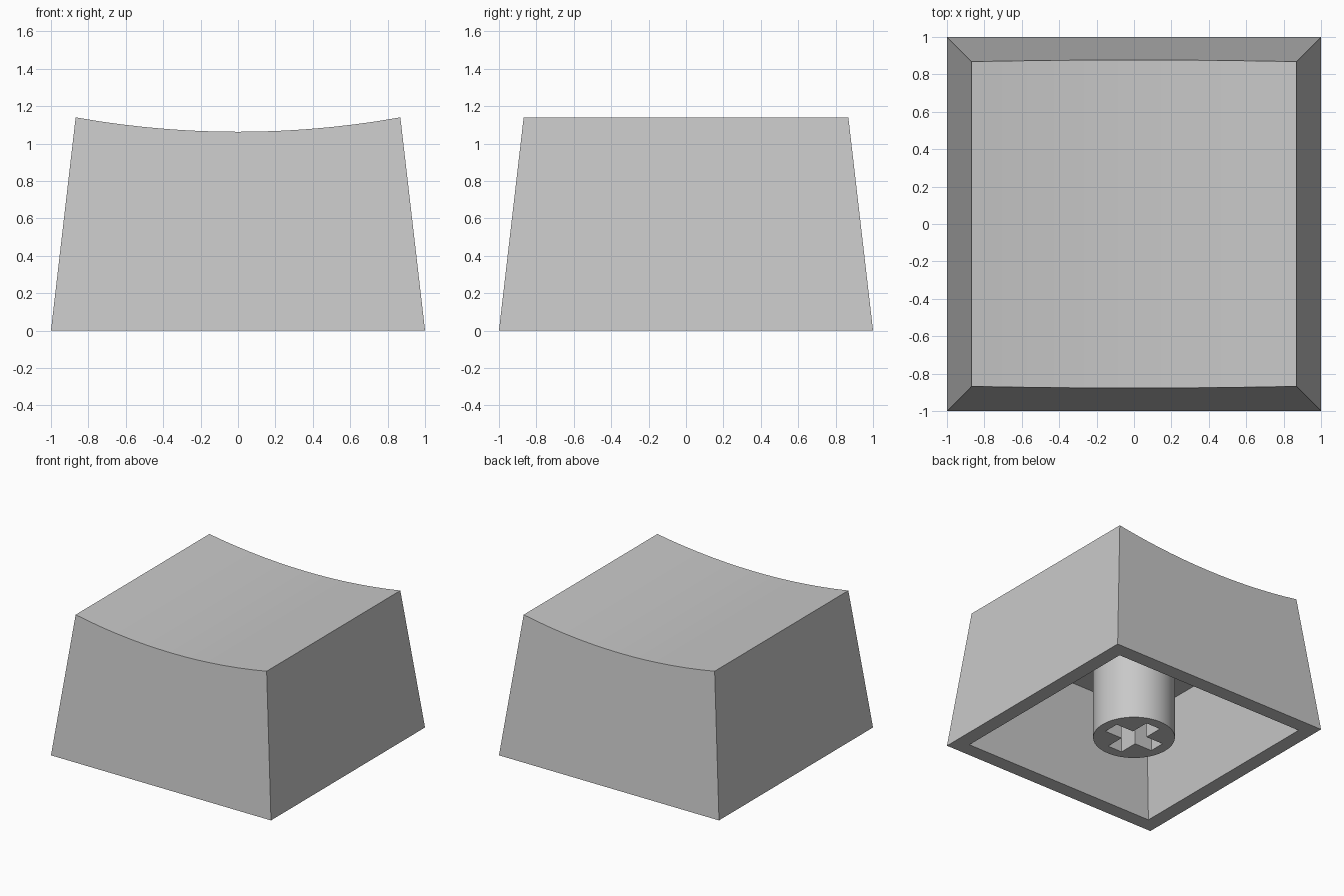
import bpy, bmesh, math

cube = bpy.data.objects.get("Cube")
if cube:
    bpy.data.objects.remove(cube, do_unlink=True)

# Main dimensions
TOP_Z, SCOOP = 1.14, 0.077      # corner height and depth of the dished top
TAPER = 0.132 / TOP_Z           # inward lean of every wall
RIM, CEILING = 0.88, 0.84       # cavity half width at the base, cavity height
STEM_R, SLOT_DEPTH = 0.308, 0.42
SEGMENTS = 14

grey = bpy.data.materials.new("light grey plastic")
grey.use_nodes = True
grey.diffuse_color = (0.58, 0.58, 0.58, 1)
bsdf = next(n for n in grey.node_tree.nodes if n.type == "BSDF_PRINCIPLED")
bsdf.inputs["Base Color"].default_value = grey.diffuse_color


def make_object(name, bm):
    bmesh.ops.recalc_face_normals(bm, faces=bm.faces)
    mesh = bpy.data.meshes.new(name)
    bm.to_mesh(mesh)
    bm.free()
    mesh.materials.append(grey)
    obj = bpy.data.objects.new(name, mesh)
    bpy.context.collection.objects.link(obj)
    return obj


def smooth(obj):
    bpy.ops.object.select_all(action="DESELECT")
    obj.select_set(True)
    bpy.context.view_layer.objects.active = obj
    bpy.ops.object.shade_smooth_by_angle(angle=math.radians(30))


def square(bm, half, z):
    corners = ((-1, -1), (1, -1), (1, 1), (-1, 1))
    return [bm.verts.new((x * half, y * half, z)) for x, y in corners]


def bridge(bm, a, b):
    for i in range(4):
        j = (i + 1) % 4
        bm.faces.new((a[i], a[j], b[j], b[i]))


# Hollow tapered shell with a cylindrical dish in its top
bm = bmesh.new()
base = square(bm, 1, 0)
rim = square(bm, RIM, 0)
ceiling = square(bm, RIM - CEILING * TAPER, CEILING)
bridge(bm, base, rim)
bridge(bm, rim, ceiling)
bm.faces.new(ceiling)

half_top = 1 - TOP_Z * TAPER
radius = (half_top ** 2 + SCOOP ** 2) / (2 * SCOOP)
front, back = [], []
for i in range(SEGMENTS + 1):
    x = half_top * (2 * i / SEGMENTS - 1)
    z = TOP_Z - SCOOP + radius - math.sqrt(radius ** 2 - x ** 2)
    y = 1 - z * TAPER
    front.append(bm.verts.new((x, -y, z)))
    back.append(bm.verts.new((x, y, z)))
for i in range(SEGMENTS):
    bm.faces.new((front[i], front[i + 1], back[i + 1], back[i]))
bm.faces.new([base[0], base[1]] + front[::-1])
bm.faces.new([base[2], base[3]] + back)
bm.faces.new((base[1], base[2], back[-1], front[-1]))
bm.faces.new((base[3], base[0], front[0], back[0]))
smooth(make_object("keycap_shell", bm))

# Round mounting stem, running up into the ceiling
bm = bmesh.new()
height = CEILING + 0.02
bmesh.ops.create_cone(bm, cap_ends=True, segments=64, radius1=STEM_R,
                      radius2=STEM_R, depth=height)
bmesh.ops.translate(bm, verts=bm.verts, vec=(0, 0, height / 2))
stem = make_object("mounting_stem", bm)

# Cross-shaped socket cut from below
bm = bmesh.new()
arm, w = 0.225, 0.066
outline = []
for quarter in range(4):
    c, s = ((1, 0), (0, 1), (-1, 0), (0, -1))[quarter]
    for x, y in ((arm, -w), (arm, w), (w, w)):
        outline.append(bm.verts.new((x * c - y * s, x * s + y * c, -0.1)))
face = bm.faces.new(outline)
ext = bmesh.ops.extrude_face_region(bm, geom=[face])
top = [v for v in ext["geom"] if isinstance(v, bmesh.types.BMVert)]
bmesh.ops.translate(bm, verts=top, vec=(0, 0, SLOT_DEPTH + 0.1))
cutter = make_object("cross_cutter", bm)
cutter.hide_render = True

cut = stem.modifiers.new("cross socket", "BOOLEAN")
cut.operation = "DIFFERENCE"
cut.solver = "EXACT"
cut.object = cutter
bpy.ops.object.select_all(action="DESELECT")
stem.select_set(True)
bpy.context.view_layer.objects.active = stem
bpy.ops.object.modifier_apply(modifier=cut.name)
bpy.data.objects.remove(cutter, do_unlink=True)
smooth(stem)
